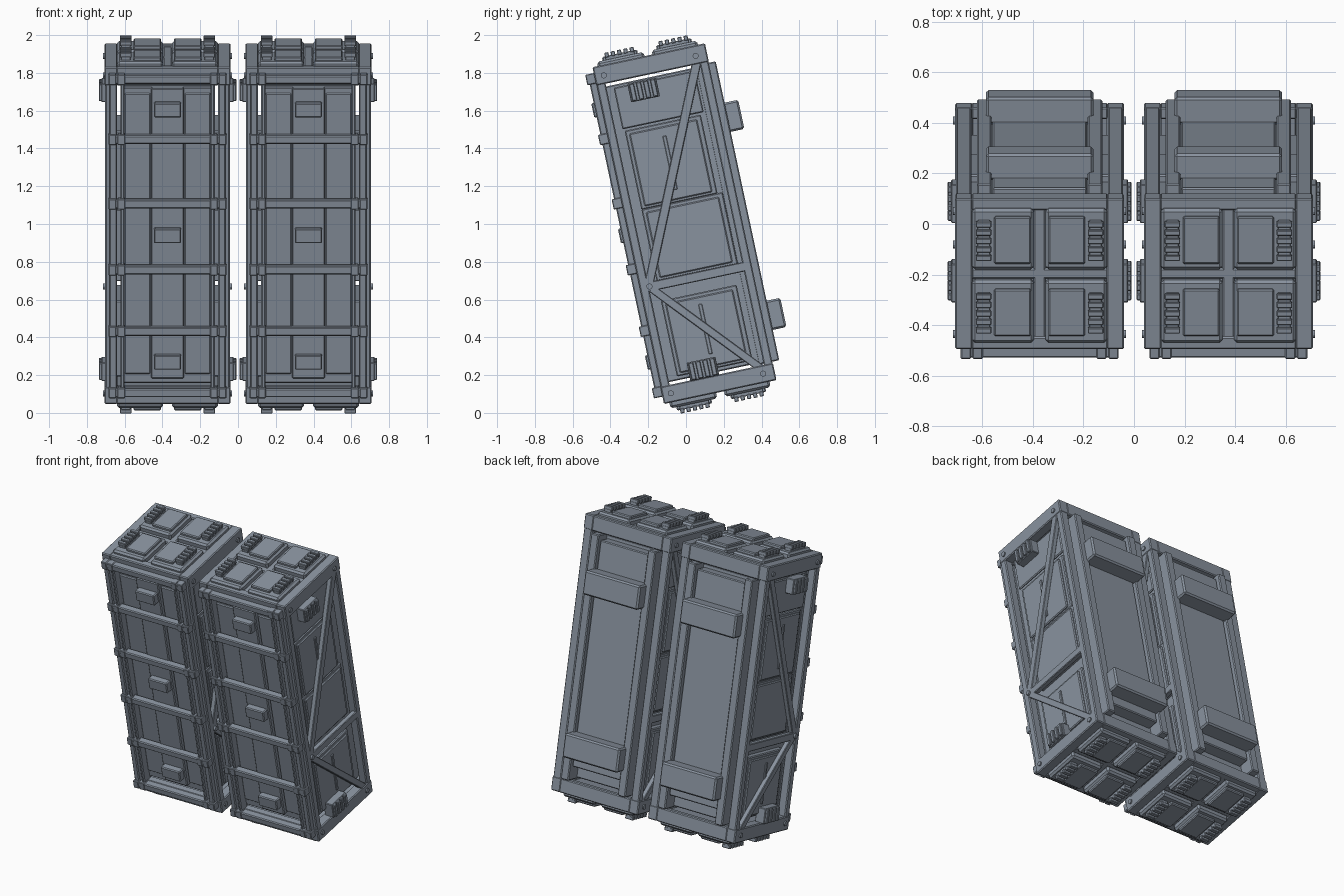
import bpy, bmesh
from math import radians, atan2
from mathutils import Matrix, Vector

cube = bpy.data.objects.get("Cube")
if cube:
    bpy.data.objects.remove(cube, do_unlink=True)

# One painted-metal colour
mat = bpy.data.materials.new("blue_grey_metal")
mat.use_nodes = True
colour = (0.25, 0.29, 0.345, 1)
mat.diffuse_color = colour
mat.node_tree.nodes["Principled BSDF"].inputs["Base Color"].default_value = colour

TILT = Matrix.Rotation(radians(12), 4, 'X')
SIDES = (("right", -0.373), ("left", 0.373))


def add_box(bm, x, y, z):
    size = [b - a for a, b in (x, y, z)]
    centre = [(a + b) / 2 for a, b in (x, y, z)]
    m = Matrix.Translation(centre) @ Matrix.Diagonal((*size, 1))
    bmesh.ops.create_cube(bm, size=1, matrix=m)


def add_pair(bm, x, y, z):
    """Box plus its left-right reflection."""
    add_box(bm, x, y, z)
    add_box(bm, (-x[1], -x[0]), y, z)


def add_brace(bm, start, end, width):
    """Flat bar on both side faces between two (y, z) points."""
    s, e = Vector(start), Vector(end)
    d, c = e - s, (s + e) / 2
    for sx in (-1, 1):
        m = (Matrix.Translation((sx * 0.313, c.x, c.y))
             @ Matrix.Rotation(atan2(d.y, d.x), 4, 'X')
             @ Matrix.Diagonal((0.034, d.length, width, 1)))
        bmesh.ops.create_cube(bm, size=1, matrix=m)


def finish(bm, name, bevel=0.006):
    """Place the part in both tilted containers."""
    bmesh.ops.recalc_face_normals(bm, faces=bm.faces)
    me = bpy.data.meshes.new(name)
    bm.to_mesh(me)
    bm.free()
    me.materials.append(mat)
    for side, x in SIDES:
        ob = bpy.data.objects.new(f"{side}_{name}", me)
        bpy.context.collection.objects.link(ob)
        ob.matrix_world = Matrix.Translation((x, 0, 1)) @ TILT
        if bevel:
            mod = ob.modifiers.new("edge_bevel", 'BEVEL')
            mod.width = bevel
            mod.segments = 1


# Inner body
bm = bmesh.new()
add_box(bm, (-0.247, 0.247), (-0.285, 0.235), (-0.8, 0.8))
finish(bm, "inner_body")

# Corner posts and end rings
bm = bmesh.new()
for y in ((-0.31, -0.262), (0.248, 0.295)):
    add_pair(bm, (0.27, 0.33), y, (-0.83, 0.83))
for z in ((0.815, 0.915), (-0.908, -0.815)):
    add_pair(bm, (0.265, 0.334), (-0.312, 0.297), z)
    for y in ((-0.312, -0.262), (0.25, 0.297)):
        add_box(bm, (-0.27, 0.27), y, z)
finish(bm, "outer_frame")

# Recessed end plates with a cross rib
bm = bmesh.new()
for s in (-1, 1):
    add_box(bm, (-0.27, 0.27), (-0.27, 0.26), sorted((s * 0.85, s * 0.89)))
    add_box(bm, (-0.024, 0.024), (-0.27, 0.26), sorted((s * 0.88, s * 0.905)))
    add_box(bm, (-0.27, 0.27), (-0.03, 0.013), sorted((s * 0.88, s * 0.905)))
finish(bm, "end_plates")

# Hatches on both ends: tray, lid and ribbed hinge
trays, lids, ribs = bmesh.new(), bmesh.new(), bmesh.new()
for s in (-1, 1):
    for y0, y1 in ((-0.283, -0.03), (0.013, 0.259)):
        mid = (y0 + y1) / 2
        add_pair(trays, (0.023, 0.267), (y0, y1), sorted((s * 0.885, s * 0.938)))
        add_pair(lids, (0.034, 0.18), (mid - 0.095, mid + 0.095), sorted((s * 0.93, s * 0.957)))
        add_pair(ribs, (0.196, 0.246), (mid - 0.08, mid + 0.08), sorted((s * 0.93, s * 0.958)))
        for i in range(5):
            y = mid + (i - 2) * 0.034
            add_pair(ribs, (0.191, 0.252), (y - 0.011, y + 0.011), sorted((s * 0.95, s * 0.976)))
finish(trays, "hatch_trays", 0.012)
finish(lids, "hatch_lids")
finish(ribs, "hatch_hinges", 0.003)

# Front cage: uprights, crossbars and clamps
cage, clamps = bmesh.new(), bmesh.new()
add_pair(cage, (0.268, 0.307), (-0.345, -0.3), (-0.865, 0.872))
add_pair(cage, (0.228, 0.25), (-0.345, -0.275), (-0.865, 0.872))
for z in (0.855, 0.53, 0.182, -0.175, -0.508, -0.84):
    add_box(cage, (-0.309, 0.309), (-0.355, -0.305), (z - 0.023, z + 0.023))
    add_pair(clamps, (0.272, 0.312), (-0.358, -0.296), (z - 0.028, z + 0.028))
    add_pair(clamps, (0.225, 0.265), (-0.358, -0.305), (z - 0.028, z + 0.028))
finish(cage, "front_cage")
finish(clamps, "front_clamps", 0.004)

# Front panels and handles
bm = bmesh.new()
add_pair(bm, (0.09, 0.228), (-0.297, -0.26), (-0.75, 0.77))
add_box(bm, (-0.087, 0.087), (-0.315, -0.26), (-0.77, 0.8))
finish(bm, "front_panels")
bm = bmesh.new()
for z in (0.69, 0.01, -0.675):
    add_box(bm, (-0.072, 0.072), (-0.358, -0.3), (z - 0.039, z + 0.039))
finish(bm, "front_handles")

# Side panels with narrow centre ribs
bm = bmesh.new()
add_pair(bm, (0.278, 0.295), (-0.225, 0.215), (0.56, 0.785))
for y1, z0, z1 in ((0.172, 0.137, 0.53), (0.2, -0.25, 0.105), (0.17, -0.765, -0.39)):
    add_pair(bm, (0.24, 0.286), (-0.215, y1 + 0.025), (z0 - 0.015, z1 + 0.02))
    add_pair(bm, (0.27, 0.298), (-0.195, y1), (z0, z1))
finish(bm, "side_panels")
bm = bmesh.new()
for z0, z1 in ((0.19, 0.48), (-0.7, -0.43)):
    add_pair(bm, (0.29, 0.306), (-0.025, -0.005), (z0, z1))
finish(bm, "side_ribs", 0.003)

# Side braces
bm = bmesh.new()
add_brace(bm, (-0.258, -0.27), (0.24, 0.84), 0.048)
add_brace(bm, (-0.285, -0.285), (0.29, -0.285), 0.05)
add_brace(bm, (-0.25, -0.295), (0.238, -0.84), 0.043)
finish(bm, "side_braces", 0.004)

# Ribbed side latches
bm = bmesh.new()
for z in (0.74, -0.769):
    add_pair(bm, (0.28, 0.35), (-0.15, 0.006), (z - 0.05, z + 0.05))
    for i in range(4):
        y = -0.072 + (i - 1.5) * 0.038
        add_pair(bm, (0.34, 0.364), (y - 0.013, y + 0.013), (z - 0.046, z + 0.046))
finish(bm, "side_latches", 0.004)

# Bolts at the brace and corner joints
bm = bmesh.new()
for y, z in ((-0.262, 0.86), (0.235, 0.86), (-0.258, -0.283), (-0.265, -0.86), (0.235, -0.86)):
    for s in (-1, 1):
        m = Matrix.Translation((s * 0.333, y, z)) @ Matrix.Rotation(radians(90), 4, 'Y')
        bmesh.ops.create_cone(bm, cap_ends=True, segments=12, radius1=0.016,
                              radius2=0.016, depth=0.018, matrix=m)
finish(bm, "side_bolts", 0)

# Back: panel, rails and bumper blocks
bm = bmesh.new()
add_box(bm, (-0.187, 0.187), (0.21, 0.31), (-0.715, 0.775))
finish(bm, "back_panel")
bm = bmesh.new()
add_pair(bm, (0.19, 0.248), (0.22, 0.333), (-0.808, 0.81))
finish(bm, "back_rails")
bm = bmesh.new()
for z in (0.507, -0.565):
    add_box(bm, (-0.212, 0.212), (0.3, 0.407), (z - 0.079, z + 0.079))
finish(bm, "back_bumpers", 0.01)
